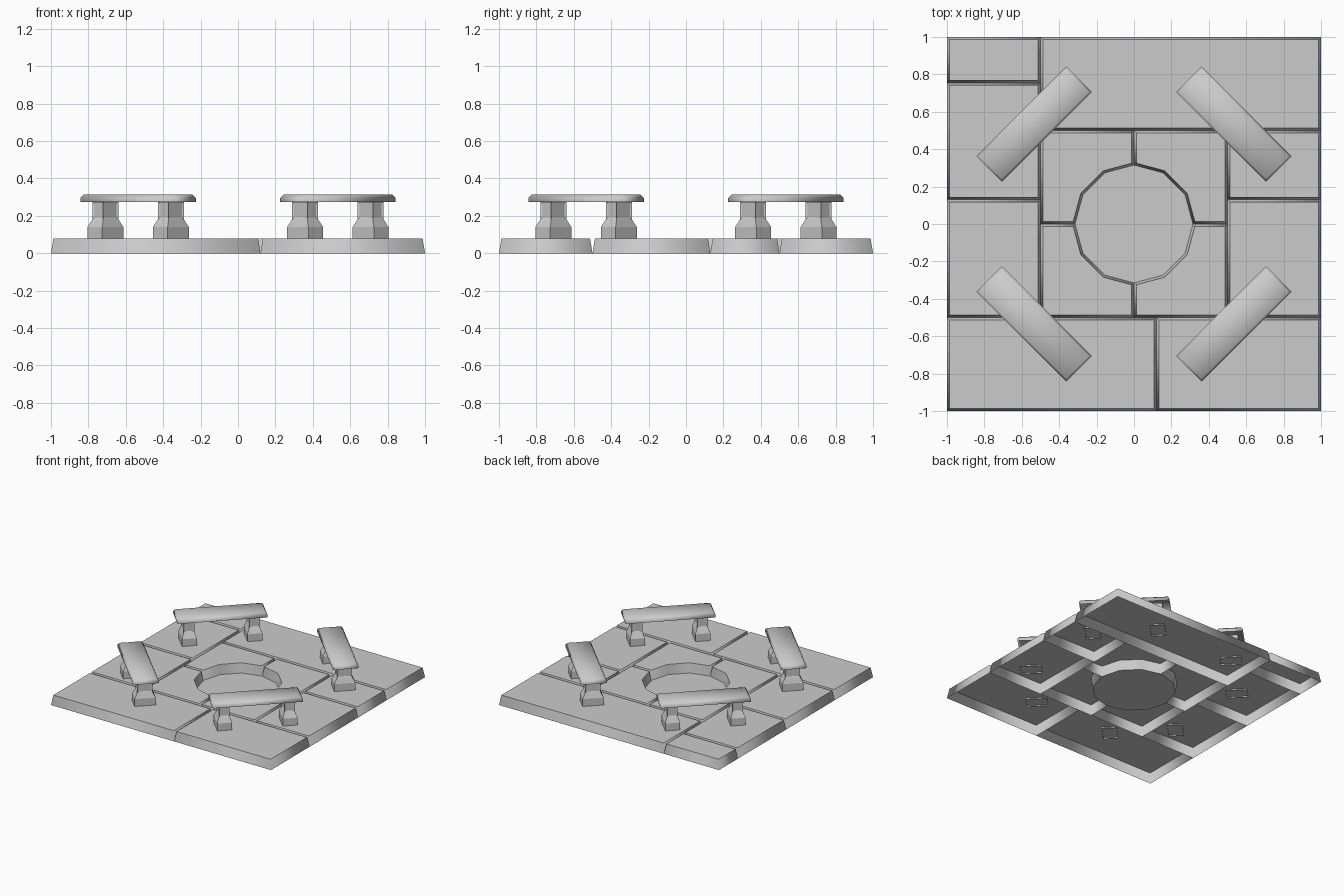
import bpy
import bmesh
from math import cos, sin, pi, radians
from mathutils import Matrix

cube = bpy.data.objects.get("Cube")
if cube:
    bpy.data.objects.remove(cube)

stone = bpy.data.materials.new("grey stone")
stone.use_nodes = True
GREY = (0.6, 0.6, 0.6, 1)
stone.diffuse_color = GREY
stone.node_tree.nodes["Principled BSDF"].inputs["Base Color"].default_value = GREY

SLAB_TOP = 0.08
HOLE_R = 0.315


def finish(bm, name, matrix=Matrix(), smooth=True):
    mesh = bpy.data.meshes.new(name)
    for f in bm.faces:
        f.smooth = smooth
    bm.to_mesh(mesh)
    bm.free()
    mesh.materials.append(stone)
    ob = bpy.data.objects.new(name, mesh)
    ob.matrix_world = matrix
    bpy.context.collection.objects.link(ob)
    return ob


def slab(name, outline):
    """Paving slab: flat top with sloping skirts, open underneath."""
    bm = bmesh.new()
    top = bm.faces.new([bm.verts.new((x, y, SLAB_TOP)) for x, y in outline])
    bm.normal_update()
    if top.normal.z < 0:
        top.normal_flip()
    bmesh.ops.inset_region(bm, faces=[top], thickness=0.013,
                           use_boundary=True, use_even_offset=True)
    for v in bm.verts:
        if v not in top.verts[:]:
            v.co.z = 0
    for e in top.edges:
        e.smooth = False
    bm.normal_update()
    finish(bm, name)


def tower(bm, rings, x=0):
    """Stack rectangular rings (length, width, z); closed on top, open below.
    Returns the side faces of the topmost band."""
    loops = []
    for a, b, z in rings:
        loops.append([bm.verts.new((x + sx * a / 2, sy * b / 2, z))
                      for sx, sy in ((-1, -1), (1, -1), (1, 1), (-1, 1))])
    for lo, hi in zip(loops, loops[1:]):
        band = []
        for i in range(4):
            j = (i + 1) % 4
            band.append(bm.faces.new((lo[i], lo[j], hi[j], hi[i])))
    bm.faces.new(loops[-1])
    bm.normal_update()
    return band


# Rectangular paving slabs: x0, x1, y0, y1
SLABS = {
    "back_left_slab": (-0.5, 1, 0.5, 1),
    "back_corner_slab": (-1, -0.5, 0.755, 1),
    "right_back_slab": (-1, -0.5, 0.13, 0.755),
    "right_front_slab": (-1, -0.5, -0.5, 0.13),
    "left_back_slab": (0.5, 1, 0.13, 0.5),
    "left_front_slab": (0.5, 1, -0.5, 0.13),
    "front_right_slab": (-1, 0.12, -1, -0.5),
    "front_left_slab": (0.12, 1, -1, -0.5),
}
for name, (x0, x1, y0, y1) in SLABS.items():
    slab(name, [(x0, y0), (x1, y0), (x1, y1), (x0, y1)])

# Four centre slabs with a curved inner corner around the round pit
arc = [(HOLE_R * cos(radians(a)), HOLE_R * sin(radians(a))) for a in (90, 60, 30, 0)]
corner = arc + [(0.5, 0), (0.5, 0.5), (0, 0.5)]
for q in range(4):
    c, s = cos(q * pi / 2), sin(q * pi / 2)
    slab(f"centre_slab_{q + 1}", [(c * x - s * y, s * x + c * y) for x, y in corner])

# Floor of the pit
bm = bmesh.new()
bmesh.ops.create_circle(bm, cap_ends=True, segments=12, radius=HOLE_R,
                        matrix=Matrix.Translation((0, 0, 0.002)))
finish(bm, "pit_floor")

# Four benches set diagonally around the pit
for q in range(4):
    place = (Matrix.Rotation(q * pi / 2 + pi / 4, 4, "Z")
             @ Matrix.Translation((0, 0.755, 0)))
    # Seat with softly rounded top
    bm = bmesh.new()
    tower(bm, [(0.68, 0.192, 0.275), (0.68, 0.192, 0.296), (0.656, 0.168, 0.313)])
    finish(bm, f"bench_seat_{q + 1}", place)

    # Pair of stepped legs with shallow panels in the columns
    bm = bmesh.new()
    for x in (-0.2475, 0.2475):
        column = tower(bm, [(0.112, 0.16, 0.07), (0.112, 0.16, 0.14),
                            (0.08, 0.115, 0.182), (0.08, 0.115, 0.276)], x)
        bmesh.ops.inset_individual(bm, faces=column, thickness=0.012, depth=-0.005)
    finish(bm, f"bench_legs_{q + 1}", place, smooth=False)
